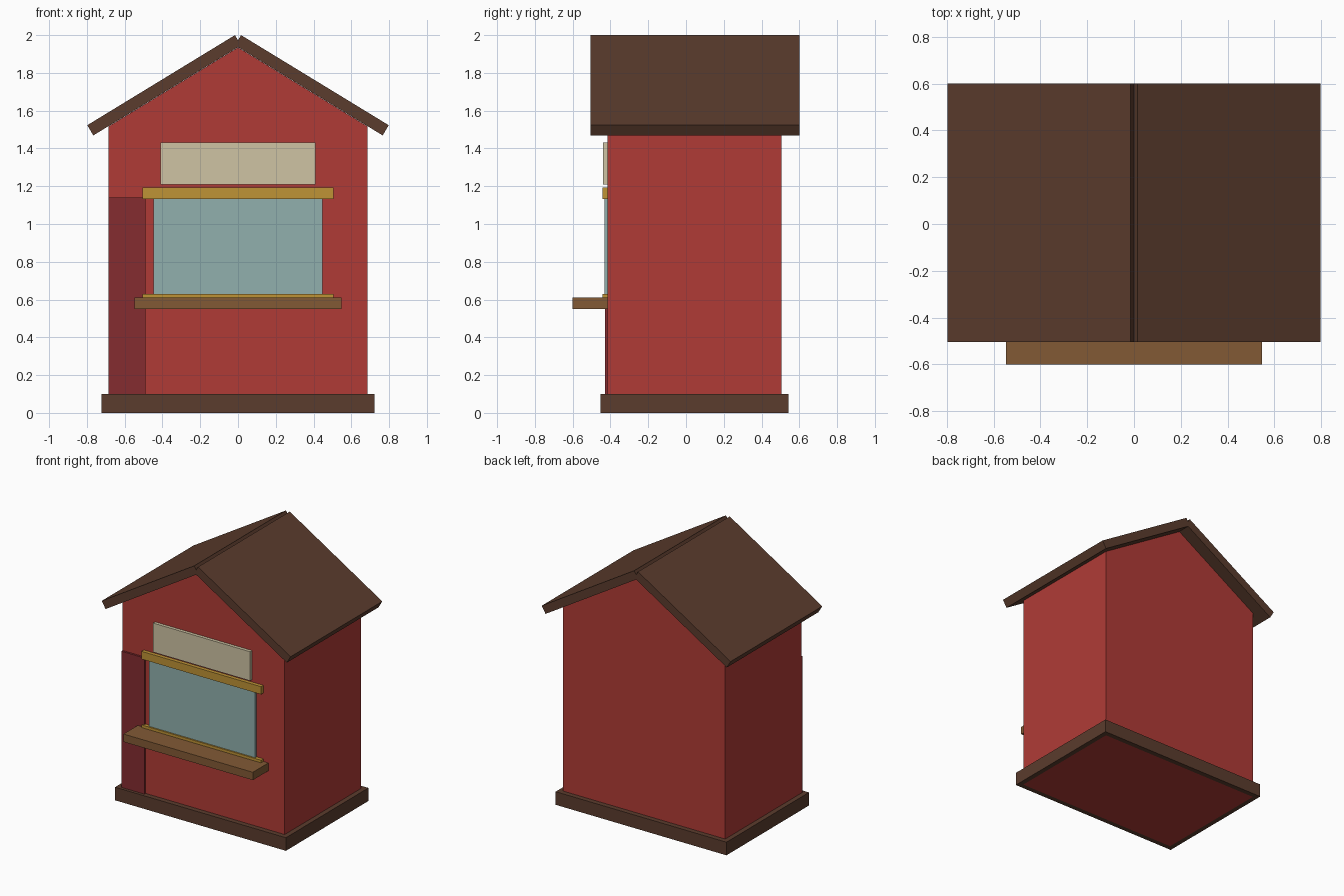
import bpy, bmesh

if "Cube" in bpy.data.objects:
    bpy.data.objects.remove(bpy.data.objects["Cube"])


def material(name, hex_code):
    def lin(c):
        return c / 12.92 if c <= 0.04045 else ((c + 0.055) / 1.055) ** 2.4
    m = bpy.data.materials.new(name)
    m.diffuse_color = [lin(int(hex_code[i:i + 2], 16) / 255) for i in (0, 2, 4)] + [1]
    m.use_nodes = True
    m.node_tree.nodes["Principled BSDF"].inputs["Base Color"].default_value = m.diffuse_color
    return m


RED = material("barn_red", "B03B36")
DARK_RED = material("door_red", "852C30")
BROWN = material("dark_brown", "5B3C2D")
WOOD = material("shelf_wood", "825A35")
GOLD = material("gold_trim", "BF9336")
CREAM = material("cream", "CFC4A4")
GLASS = material("pale_glass", "91B0AE")


def finish(name, bm, mat):
    bmesh.ops.recalc_face_normals(bm, faces=bm.faces)
    me = bpy.data.meshes.new(name)
    bm.to_mesh(me)
    bm.free()
    me.materials.append(mat)
    ob = bpy.data.objects.new(name, me)
    bpy.context.collection.objects.link(ob)
    return ob


def prism(name, profile, y0, y1, mat):
    """Extrude an x,z profile along y."""
    bm = bmesh.new()
    face = bm.faces.new([bm.verts.new((x, y0, z)) for x, z in profile])
    ext = bmesh.ops.extrude_face_region(bm, geom=[face])["geom"]
    moved = [v for v in ext if isinstance(v, bmesh.types.BMVert)]
    bmesh.ops.translate(bm, verts=moved, vec=(0, y1 - y0, 0))
    return finish(name, bm, mat)


def box(name, x0, x1, y0, y1, z0, z1, mat):
    return prism(name, [(x0, z0), (x1, z0), (x1, z1), (x0, z1)], y0, y1, mat)


FRONT, BACK, HALF = -0.415, 0.505, 0.685

# Gabled body, reaching the ground inside the base rim
prism("walls", [(-HALF, 0), (HALF, 0), (HALF, 1.517), (0, 1.935), (-HALF, 1.517)],
      FRONT, BACK, RED)

# Base rim around the walls
bm = bmesh.new()
loops = []
for z in (0, 0.1):
    for x, ya, yb in ((0.722, -0.453, 0.543), (HALF, FRONT, BACK)):
        loops.append([bm.verts.new(p) for p in
                      ((-x, ya, z), (x, ya, z), (x, yb, z), (-x, yb, z))])
for a, b in ((0, 1), (2, 3), (0, 2), (1, 3)):
    for i in range(4):
        j = (i + 1) % 4
        bm.faces.new((loops[a][i], loops[a][j], loops[b][j], loops[b][i]))
finish("base_rim", bm, BROWN)

# Two roof slabs crossing at the ridge, leaving a small notch
for side, label in ((-1, "left"), (1, "right")):
    pts = [(0.016, 2.0), (0.798, 1.523), (0.766, 1.469), (-0.016, 1.946)]
    prism("roof_" + label, [(side * x, z) for x, z in pts], -0.505, 0.602, BROWN)

# Front details
box("door_panel", -HALF, -0.49, -0.43, FRONT, 0.1, 1.14, DARK_RED)
box("window", -0.448, 0.448, -0.432, FRONT, 0.6, 1.15, GLASS)
box("window_top_trim", -0.505, 0.505, -0.443, FRONT, 1.133, 1.192, GOLD)
box("window_bottom_trim", -0.505, 0.505, -0.443, FRONT, 0.572, 0.63, GOLD)
box("counter_shelf", -0.547, 0.547, -0.602, FRONT, 0.55, 0.61, WOOD)
box("sign_board", -0.41, 0.41, -0.439, FRONT, 1.21, 1.432, CREAM)
